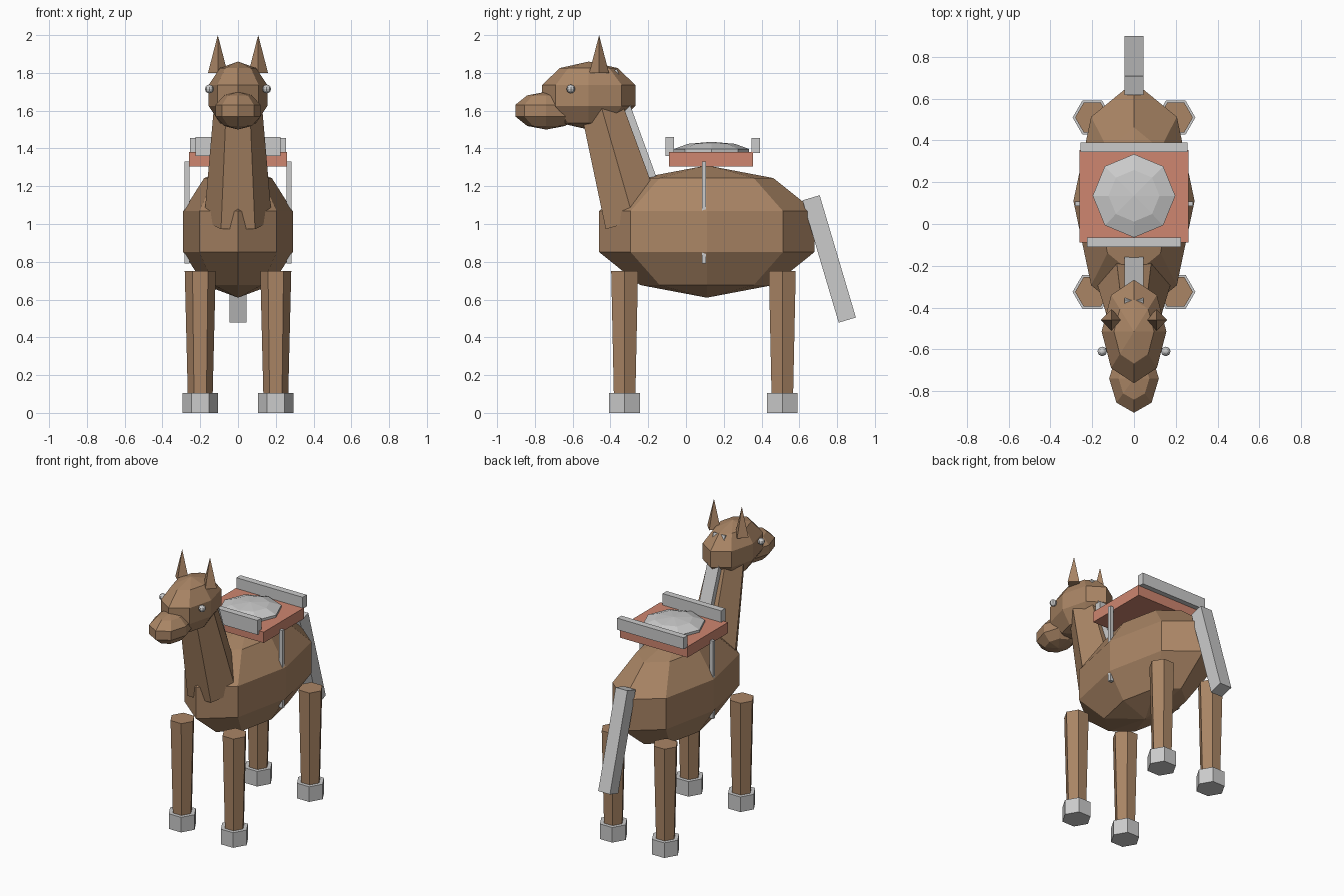
import bpy, bmesh
from math import radians
from mathutils import Matrix

if "Cube" in bpy.data.objects:
    bpy.data.objects.remove(bpy.data.objects["Cube"])


def material(name, color):
    m = bpy.data.materials.new(name)
    m.diffuse_color = color
    m.use_nodes = True
    m.node_tree.nodes["Principled BSDF"].inputs["Base Color"].default_value = m.diffuse_color
    return m


COAT = material("brown_coat", (0.40, 0.235, 0.13, 1))
BLANKET = material("salmon_blanket", (0.62, 0.24, 0.16, 1))


def finish(bm, name, loc, mat=None, tilt=0):
    """Turn a bmesh into a placed, flat-shaded object tilted about x."""
    me = bpy.data.meshes.new(name)
    bm.to_mesh(me)
    bm.free()
    ob = bpy.data.objects.new(name, me)
    ob.location = loc
    ob.rotation_euler.x = radians(tilt)
    if mat:
        me.materials.append(mat)
    bpy.context.collection.objects.link(ob)
    return ob


def ball(name, loc, radii, mat=None, rings=5):
    bm = bmesh.new()
    bmesh.ops.create_uvsphere(bm, u_segments=8, v_segments=rings, radius=1,
                              matrix=Matrix.Diagonal((*radii, 1)))
    return finish(bm, name, loc, mat)


def box(name, loc, size, mat=None, tilt=0):
    bm = bmesh.new()
    bmesh.ops.create_cube(bm, size=1, matrix=Matrix.Diagonal((*size, 1)))
    return finish(bm, name, loc, mat, tilt)


def prism(name, loc, sides, r1, r2, depth, mat=None, tilt=0):
    """Tapered prism with corners on the x axis."""
    bm = bmesh.new()
    bmesh.ops.create_cone(bm, cap_ends=True, segments=sides, radius1=r1, radius2=r2,
                          depth=depth, matrix=Matrix.Rotation(radians(90), 4, 'Z'))
    return finish(bm, name, loc, mat, tilt)


# Body, neck and head
ball("body", (0, 0.11, 0.96), (0.305, 0.6, 0.35), COAT)
prism("neck", (0, -0.366, 1.333), 6, 0.18, 0.125, 0.66, COAT, 16)
ball("head", (0, -0.515, 1.68), (0.163, 0.26, 0.18), COAT)
ball("muzzle", (0, -0.74, 1.60), (0.125, 0.172, 0.10), COAT)

# Mane and tail
box("mane", (0, -0.282, 1.505), (0.09, 0.06, 0.65), tilt=20)
box("tail", (0, 0.758, 0.815), (0.09, 0.095, 0.675), tilt=16.5)

# Saddle
box("saddle_blanket", (0, 0.133, 1.343), (0.52, 0.445, 0.075), BLANKET)
ball("saddle_seat", (0, 0.135, 1.38), (0.208, 0.21, 0.055))
box("saddle_pommel", (0, -0.087, 1.41), (0.45, 0.045, 0.10))
box("saddle_cantle", (0, 0.368, 1.415), (0.51, 0.045, 0.08))

# Paired parts
for side, s in (("left", 1), ("right", -1)):
    prism(f"ear_{side}", (s * 0.107, -0.46, 1.90), 4, 0.052, 0, 0.20, COAT)
    ball(f"eye_{side}", (s * 0.152, -0.61, 1.715), (0.023,) * 3, rings=6)
    box(f"stirrup_strap_{side}", (s * 0.27, 0.096, 1.06), (0.026, 0.022, 0.54))
    for end, y in (("front", -0.325), ("back", 0.51)):
        prism(f"{end}_leg_{side}", (s * 0.2, y, 0.425), 6, 0.066, 0.082, 0.65, COAT)
        prism(f"{end}_hoof_{side}", (s * 0.2, y, 0.0525), 6, 0.094, 0.094, 0.105)
